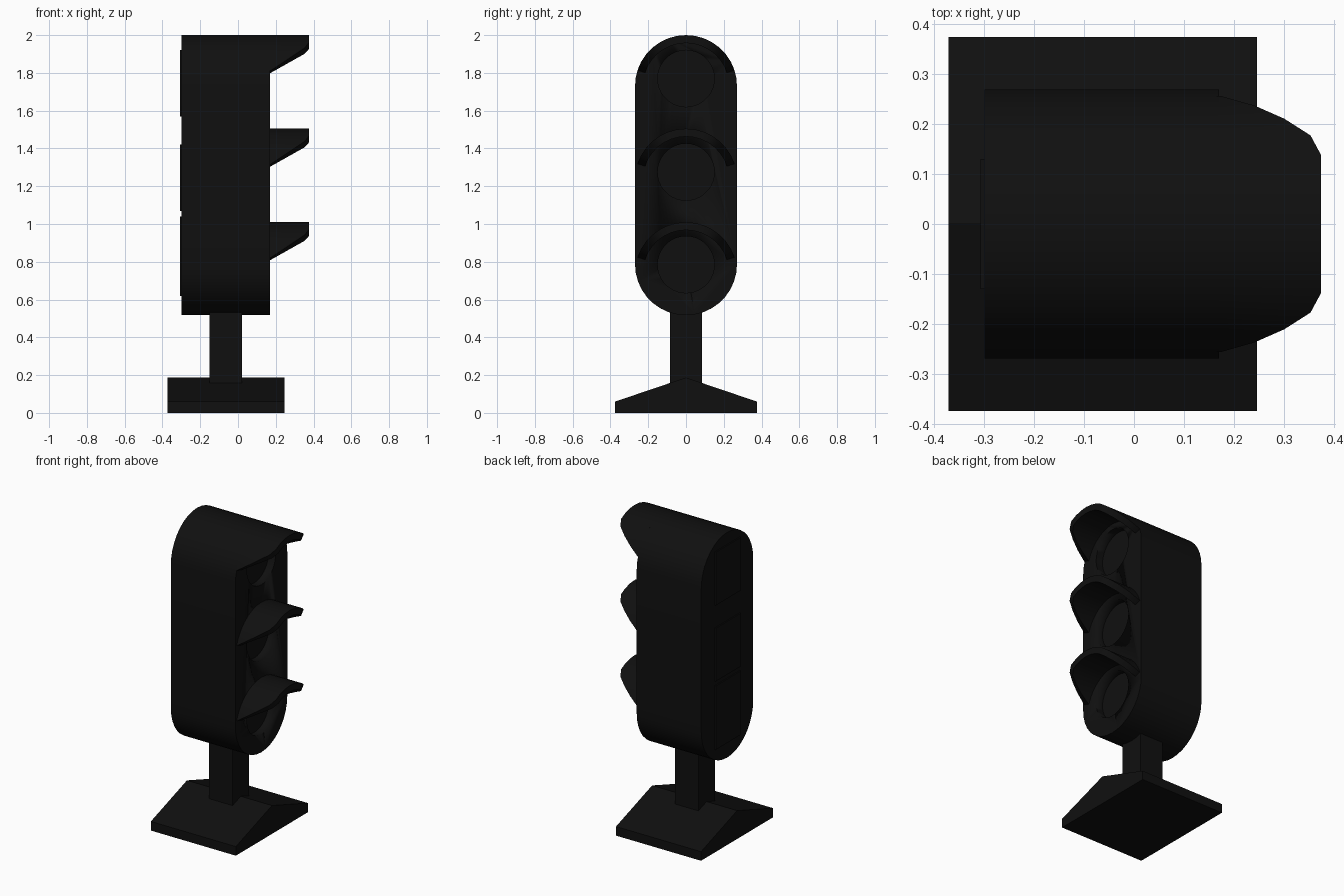
import bpy, bmesh
from math import sin, cos, pi, radians

if "Cube" in bpy.data.objects:
    bpy.data.objects.remove(bpy.data.objects["Cube"])

black = bpy.data.materials.new("matt_black")
black.diffuse_color = (0.005, 0.005, 0.005, 1)
black.use_nodes = True
black.node_tree.nodes["Principled BSDF"].inputs["Base Color"].default_value = black.diffuse_color


def finish(name, bm, smooth=True):
    bmesh.ops.recalc_face_normals(bm, faces=bm.faces)
    mesh = bpy.data.meshes.new(name)
    bm.to_mesh(mesh)
    bm.free()
    ob = bpy.data.objects.new(name, mesh)
    bpy.context.collection.objects.link(ob)
    mesh.materials.append(black)
    bpy.ops.object.select_all(action='DESELECT')
    bpy.context.view_layer.objects.active = ob
    ob.select_set(True)
    if smooth:
        bpy.ops.object.shade_smooth_by_angle(angle=radians(35))
    return ob


def prism(name, outline, x0, x1, smooth=True):
    """Extrude a (y, z) outline along x."""
    bm = bmesh.new()
    a, b = [[bm.verts.new((x, y, z)) for y, z in outline] for x in (x0, x1)]
    bm.faces.new(a)
    bm.faces.new(b)
    for i in range(len(a)):
        j = (i + 1) % len(a)
        bm.faces.new((a[i], a[j], b[j], b[i]))
    return finish(name, bm, smooth)


def arc(r, cz, a0, a1, n):
    return [(r * cos(radians(a0 + (a1 - a0) * i / n)),
             cz + r * sin(radians(a0 + (a1 - a0) * i / n))) for i in range(n + 1)]


R, FRONT, BACK = 0.27, 0.17, -0.30


def visor(name, cz, n=14):
    """Half-hood over a lamp, cut away diagonally towards its sides."""
    bm = bmesh.new()
    rings = []
    for i in range(n + 1):
        a = radians(18 + 144 * i / n)
        tip = min(0.375, FRONT + 0.004 + 1.5 * R * (sin(a) - sin(radians(18))))
        if 0.362 < tip < 0.375:
            tip = 0.366
        rings.append([bm.verts.new((x, r * cos(a), cz + r * sin(a)))
                      for x, r in ((FRONT - 0.005, R), (tip, R),
                                   (tip, 0.228), (FRONT - 0.005, 0.228))])
    for p, q in zip(rings, rings[1:]):
        for k in range(4):
            m = (k + 1) % 4
            bm.faces.new((p[k], p[m], q[m], q[k]))
    bm.faces.new(rings[0])
    bm.faces.new(rings[-1])
    return finish(name, bm)


# gabled foot and square post
prism("base", [(-0.375, 0), (0.375, 0), (0.375, 0.06), (0, 0.187), (-0.375, 0.06)],
      -0.372, 0.247, False)
prism("post", [(-0.085, 0.1), (0.085, 0.1), (0.085, 0.56), (-0.085, 0.56)],
      -0.15, 0.02, False)

# round-ended lamp housing
housing = prism("housing", arc(R, 1.73, 0, 180, 18) + arc(R, 0.787, 180, 360, 18),
                BACK, FRONT)

# recessed lamps with hoods
for label, cz, hood in (("top", 1.77, 1.73), ("middle", 1.275, 1.235), ("bottom", 0.785, 0.74)):
    cutter = prism("cutter", arc(0.15, cz, 0, 350, 35), FRONT - 0.05, FRONT + 0.05)
    mod = housing.modifiers.new("recess", 'BOOLEAN')
    mod.operation = 'DIFFERENCE'
    mod.solver = 'EXACT'
    mod.object = cutter
    bpy.context.view_layer.objects.active = housing
    bpy.ops.object.modifier_apply(modifier=mod.name)
    bpy.data.objects.remove(cutter)
    visor(label + "_visor", hood)

# thin panels on the back
for label, z0, z1 in (("top", 1.57, 1.92), ("middle", 1.07, 1.42), ("bottom", 0.62, 1.04)):
    prism(label + "_back_panel", [(-0.13, z0), (0.13, z0), (0.13, z1), (-0.13, z1)],
          BACK - 0.008, BACK + 0.01, False)
